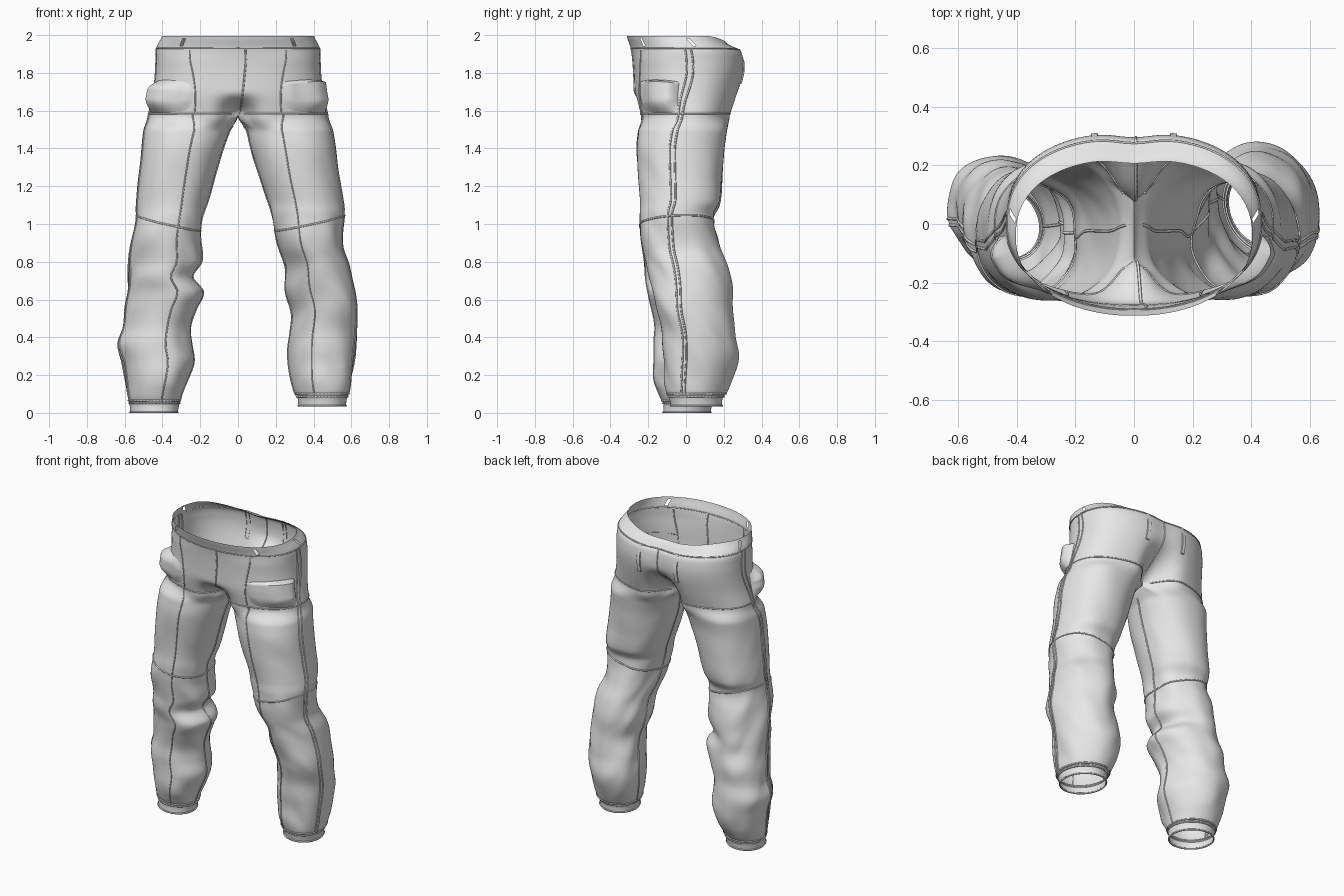
import bpy, bmesh, math
from mathutils import Vector, noise

if "Cube" in bpy.data.objects:
    bpy.data.objects.remove(bpy.data.objects["Cube"])

PI = math.pi
COLS, CUT = 72, 8                    # columns round a leg, columns of the inner side
K = PI * (1 - 2 * CUT / COLS)        # angle where the hip shell meets the centre line
CROTCH, WAIST = 1.575, 1.94

# Leg outline rows: z, outer x, inner x, front y, back y
LEFT = [(0, .57, .32, -.12, .13), (.05, .575, .31, -.12, .14), (.09, .585, .30, -.14, .165),
        (.16, .595, .275, -.165, .205), (.27, .615, .24, -.17, .23), (.36, .635, .25, -.165, .235),
        (.45, .61, .25, -.16, .22), (.55, .60, .22, -.18, .22), (.64, .585, .18, -.20, .20),
        (.72, .58, .235, -.215, .19), (.80, .575, .19, -.22, .18), (.92, .555, .20, -.245, .17),
        (1.03, .54, .185, -.245, .15), (1.10, .54, .165, -.24, .18), (1.25, .525, .125, -.25, .19),
        (1.40, .51, .08, -.26, .20), (1.50, .50, .045, -.25, .22), (1.58, .49, .025, -.245, .24)]
RIGHT = [(.035, .57, .32, -.08, .19), (.08, .578, .315, -.09, .195), (.11, .59, .30, -.105, .22),
         (.20, .605, .275, -.12, .26), (.31, .62, .265, -.125, .285), (.42, .63, .27, -.125, .265),
         (.54, .63, .285, -.155, .25), (.66, .62, .25, -.175, .24), (.78, .595, .245, -.205, .215),
         (.88, .555, .22, -.235, .185), (1.05, .56, .18, -.245, .15), (1.12, .555, .16, -.24, .18),
         (1.25, .535, .115, -.25, .19), (1.40, .515, .07, -.26, .20), (1.50, .50, .045, -.25, .22),
         (1.58, .49, .025, -.245, .24)]
# Hip rows: z, half width, front y, back y
HIPS = [(1.575, .475, -.25, .245), (1.68, .45, -.27, .282), (1.78, .437, -.275, .308),
        (1.86, .433, -.28, .312), (1.93, .43, -.29, .292), (1.99, .40, -.31, .22)]
LEGS = {-1: LEFT, 1: RIGHT}


def smooth(a, b, x):
    t = min(1, max(0, (x - a) / (b - a)))
    return t * t * (3 - 2 * t)


def sample(rows, z):
    """Smooth curve through table rows."""
    z = min(max(z, rows[0][0]), rows[-1][0])
    i = max(k for k in range(len(rows) - 1) if rows[k][0] <= z)
    p0, p1, p2, p3 = (rows[min(max(i + d, 0), len(rows) - 1)] for d in (-1, 0, 1, 2))
    h = p2[0] - p1[0]
    t = (z - p1[0]) / h
    out = []
    for a, b, c, d in list(zip(p0, p1, p2, p3))[1:]:
        m1, m2 = (c - a) / (p2[0] - p0[0]) * h, (d - b) / (p3[0] - p1[0]) * h
        out.append((2*t**3 - 3*t*t + 1) * b + (t**3 - 2*t*t + t) * m1
                   + (3*t*t - 2*t**3) * c + (t**3 - t*t) * m2)
    return out


def power(v, n):
    return math.copysign(abs(v) ** (2 / n), v)


def point(s, u, z):
    """Cloth point: u = 0 outer side, negative front, positive back."""
    w = smooth(1.49, CROTCH, z)
    leg = hip = Vector((0, 0, 0))
    if w < 1:
        o, i, f, b = sample(LEGS[s], z)
        wrinkle = noise.noise(Vector((1.4 * math.cos(u), 1.4 * math.sin(u), 6 * z + 9 * s + 1.5 * math.sin(u))))
        k = 1 + wrinkle * (.07 - .045 * smooth(.95, 1.2, z)) * smooth(.06, .2, z) * (1 - w)
        n = 2.02 + .2 * smooth(.7, 1.4, z)
        twist = -s * (.15 - .15 * smooth(.5, 1.1, z))      # lower legs lean diagonally
        leg = Vector(((o + i) / 2 + k * (o - i) / 2 * power(math.cos(u), n),
                      (f + b) / 2 + k * (b - f) / 2 * power(math.sin(u + twist), n), 0))
    if w > 0:
        a, f, b = sample(HIPS, z)
        v = min(1, abs(u) / K) * PI / 2
        n = 2.35 - (.25 * smooth(1.85, 1.95, z) if u < 0 else 0)
        x = a * power(max(0, math.cos(v)), n) if abs(u) < K - 1e-6 else 0
        g = 1 - smooth(CROTCH, 1.84, z)
        # Cleft along the centre line, deeper at the back
        if u > 0:
            tuck = 1 - (.06 + .62 * (1 - smooth(CROTCH, 1.80, z))) * math.exp(-(x / .09) ** 2)
        else:
            tuck = 1 - .5 * (1 - smooth(CROTCH, 1.70, z)) * math.exp(-(x / .08) ** 2)
        mid = (f + b) / 2 * (1 - g)
        y = mid + ((b if u > 0 else f) - mid) * power(math.sin(v), n) * tuck
        if abs(u) > K:
            y *= (PI - abs(u)) / (PI - K)
        hip = Vector((x, y, 0))
    p = leg.lerp(hip, w)
    dip = .04 * smooth(1.9, 1.99, z) * smooth(.7, K, u)    # waist is lower at the back
    return Vector((s * p.x, p.y, z - dip))


def surf(s, u, z, off=0.0):
    """Cloth point pushed outward by off."""
    p = point(s, u, z)
    if off:
        e = .02
        n = (point(s, u + e, z) - point(s, u - e, z)).cross(
            point(s, u, min(2, z + e)) - point(s, u, z - e)) * s
        p += n.normalized() * off
    return p


cloth = bpy.data.materials.new("grey cloth")
cloth.diffuse_color = (.8, .8, .8, 1)
cloth.use_nodes = True
cloth.node_tree.nodes["Principled BSDF"].inputs["Base Color"].default_value = cloth.diffuse_color


def sheets(name, grids, skip=lambda i, j: False, sharp=50):
    """One mesh object from grids of points; each grid is (side, rows)."""
    bm = bmesh.new()
    for s, rows in grids:
        vs = [[bm.verts.new(p) for p in r] for r in rows]
        for i in range(len(vs) - 1):
            for j in range(len(vs[0]) - 1):
                if not skip(i, j):
                    q = [vs[i][j], vs[i][j+1], vs[i+1][j+1], vs[i+1][j]]
                    bm.faces.new(q if s > 0 else q[::-1])
    bmesh.ops.remove_doubles(bm, verts=bm.verts, dist=2e-4)
    bmesh.ops.delete(bm, geom=[v for v in bm.verts if not v.link_faces], context='VERTS')
    me = bpy.data.meshes.new(name)
    bm.to_mesh(me)
    bm.free()
    me.materials.append(cloth)
    me.shade_smooth()
    me.set_sharp_from_angle(angle=math.radians(sharp))
    ob = bpy.data.objects.new(name, me)
    bpy.context.collection.objects.link(ob)
    return ob


def seam(name, pts, r=.004, closed=False):
    cu = bpy.data.curves.new(name, 'CURVE')
    cu.dimensions = '3D'
    cu.bevel_depth, cu.bevel_resolution = r, 1
    sp = cu.splines.new('POLY')
    sp.points.add(len(pts) - 1)
    for q, p in zip(sp.points, pts):
        q.co = (*p, 1)
    sp.use_cyclic_u = closed
    cu.materials.append(cloth)
    bpy.context.collection.objects.link(bpy.data.objects.new(name, cu))


def span(a, b, n):
    return [a + (b - a) * i / n for i in range(n + 1)]


# Trouser shell: two legs welded along the centre line above the crotch
LOW, HIGH = 130, 26
shell = []
for s in (-1, 1):
    zs = span(LEGS[s][0][0], CROTCH, LOW) + span(CROTCH, WAIST, HIGH)[1:]
    shell.append((s, [[point(s, u, z) for u in span(-PI, PI, COLS)] for z in zs]))
sheets("trouser_shell", shell,
       lambda i, j: i >= LOW and (j < CUT or j >= COLS - CUT), 70)

# Waistband with small side and front slots
band = [(s, [[surf(s, u, z, .003) for u in span(-K, K, 60)] for z in span(1.928, 1.995, 5)]) for s in (-1, 1)]
sheets("waistband", band, lambda i, j: 1 <= i <= 3 and j in (14, 32))

for s, side in ((-1, "left"), (1, "right")):
    z0 = LEGS[s][0][0]
    seam(side + "_waist_seam", [surf(s, u, 1.93, .002) for u in span(-K, K, 60)])
    # Cuff seams
    for h in (.003, .052, .066):
        seam(side + "_cuff_seam", [surf(s, u, z0 + h, .001) for u in span(-PI, PI, 48)[1:]], .005, True)
    # Long seams: doubled outer side, front crease, inner leg
    for u in (-.21, -.10):
        seam(side + "_side_seam", [surf(s, u - .15 * (1 - smooth(.1, 1.3, z)) + .17 * smooth(1.5, 1.8, z), z)
                                   for z in span(z0 + .06, 1.93, 110)], .005)
    seam(side + "_front_crease", [surf(s, -1.72 - .15 * (1 - smooth(.9, 1.5, z)), z)
                                  for z in span(z0 + .06, 1.58, 90)])
    seam(side + "_inner_seam", [surf(s, PI - .02, z) for z in span(z0 + .06, 1.52, 90)], .005)
    # Cross seams at knee and thigh
    seam(side + "_knee_seam", [surf(s, u, 1.005 + .04 * math.cos(u) + .01 * math.sin(u))
                               for u in span(-PI, PI, 60)[1:]], .005, True)
    seam(side + "_thigh_seam", [surf(s, u, 1.583) for u in span(-K * .97, K * .97, 60)])
    # Hip pocket edge
    seam(side + "_pocket_edge", [surf(s, -1.5 - .25 * math.sin(t * PI * .5), 1.92 - .33 * t)
                                 for t in span(0, 1, 24)])

    # Bulging front pocket, fullest at its outer end
    def pocket(a, b):
        edge = min(1, 5 * min(a, 1 - a)) * min(1, 2.5 * b, (12 if s > 0 else 3) * (1 - b))
        bulge = .018 + (.042 if s < 0 else .03) * smooth(.2, .65, a)
        z = 1.585 + b * (.17 + .01 * math.sin(PI * a))
        return surf(s, -1.72 + 1.55 * a, z, -.004 + bulge * math.sin(edge * PI / 2))
    sheets(side + "_front_pocket", [(s, [[pocket(a, b) for a in span(0, 1, 40)] for b in span(0, 1, 24)])])

    # Narrow back tab under the waistband
    def tab(a, b):
        lift = .007 if 0 < a < 1 and b > 0 else -.002
        return surf(s, 2.0 + .09 * a, 1.74 + .19 * b, lift)
    sheets(side + "_back_tab", [(s, [[tab(a, b) for a in (0, .08, .5, .92, 1)]
                                     for b in (0, .03, .3, .6, 1)])], sharp=30)

# Fly seam and back centre seam
seam("fly_seam", [surf(1, -K + .02 + .10 * t, 1.58 + .35 * t) for t in span(0, 1, 24)], .005)
seam("back_centre_seam", [surf(1, K - .01, z) for z in span(1.585, 1.93, 24)], .005)
